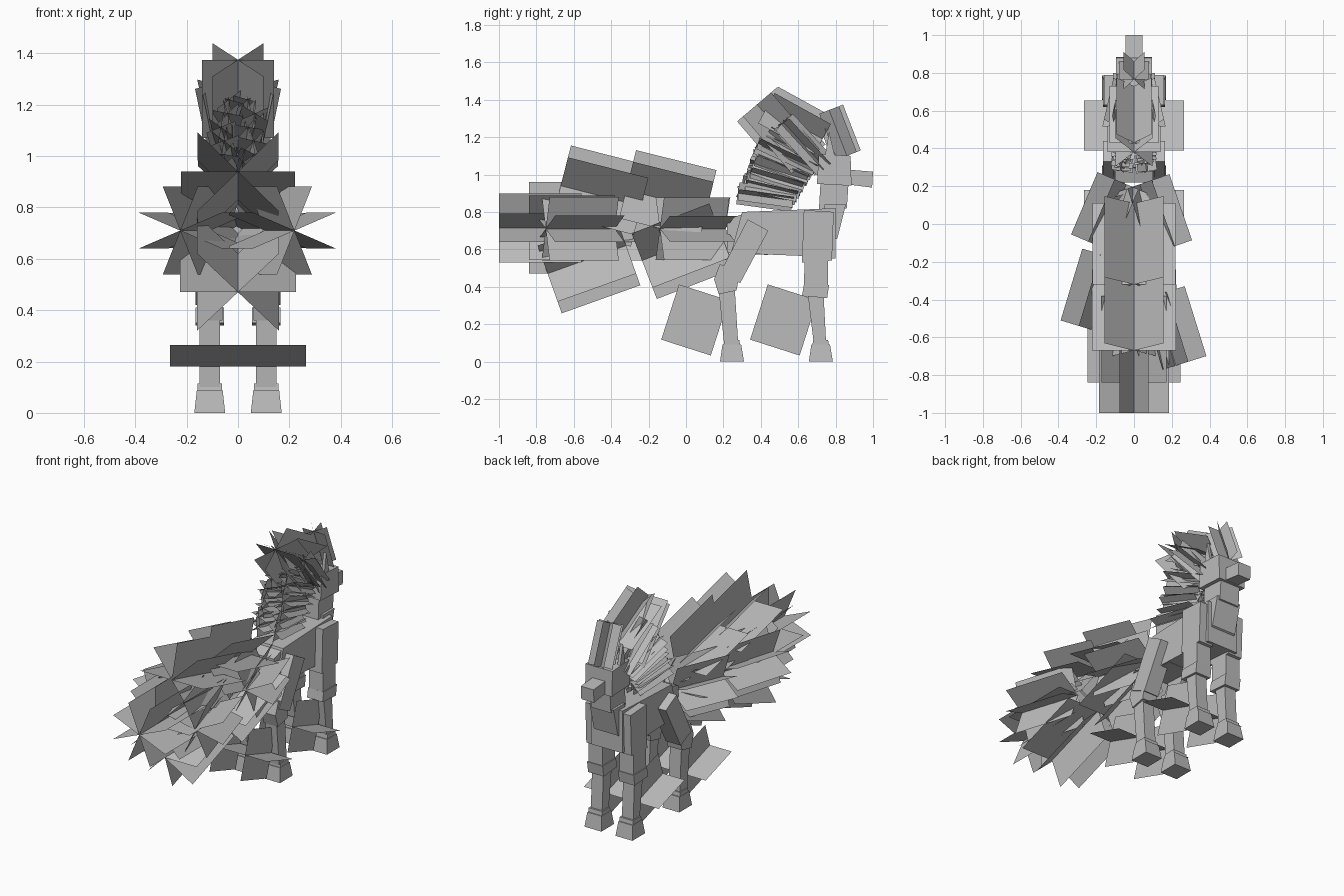
import bpy, bmesh, math, random
from mathutils import Vector

random.seed(4)
cube = bpy.data.objects.get("Cube")
if cube:
    bpy.data.objects.remove(cube, do_unlink=True)

grey = bpy.data.materials.new("plain grey")
grey.use_nodes = True
COLOUR = (0.5, 0.5, 0.5, 1)
grey.diffuse_color = COLOUR
grey.node_tree.nodes["Principled BSDF"].inputs["Base Color"].default_value = COLOUR


def finish(name, bm):
    mesh = bpy.data.meshes.new(name)
    bm.to_mesh(mesh)
    bm.free()
    mesh.materials.append(grey)
    obj = bpy.data.objects.new(name, mesh)
    bpy.context.collection.objects.link(obj)
    return obj


def block(name, profile, x0, x1, taper=0.0):
    """Side profile (y, z) extruded from x0 to x1; taper narrows the top."""
    bm = bmesh.new()
    mid_z = sum(p[1] for p in profile) / len(profile)
    rings = []
    for x, inward in ((x0, taper), (x1, -taper)):
        rings.append([bm.verts.new((x + (inward if z > mid_z else 0), y, z))
                      for y, z in profile])
    a, b = rings
    bm.faces.new(a)
    bm.faces.new(b[::-1])
    n = len(profile)
    for i in range(n):
        bm.faces.new((a[i], b[i], b[(i + 1) % n], a[(i + 1) % n]))
    bmesh.ops.recalc_face_normals(bm, faces=bm.faces)
    return finish(name, bm)


def pair(name, profile, x0, x1, taper=0.0):
    block("left_" + name, profile, x0, x1, taper)
    block("right_" + name, profile, -x1, -x0, taper)


def tuft(name, start, end, half, roll=0, count=4):
    """Flat sheets crossing along one axis, like a star seen end on."""
    start, end = Vector(start), Vector(end)
    axis = (end - start).normalized()
    side = axis.cross(Vector((0, 0, 1))).normalized()
    up = side.cross(axis)
    bm = bmesh.new()
    for i in range(count):
        a = math.radians(roll) + math.pi * i / count
        arm = (side * math.cos(a) + up * math.sin(a)) * half
        bm.faces.new([bm.verts.new(p) for p in
                      (start - arm, start + arm, end + arm, end - arm)])
    return finish(name, bm)


# Torso, chest, neck and head
block("torso", [(.24, .58), (.30, .80), (.80, .82), (.80, .55), (.62, .565)], -.11, .11)
block("rump", [(.22, .58), (.22, .76), (.34, .80), (.44, .57)], -.10, .10)
block("chest", [(.74, .62), (.74, .84), (.855, .84), (.81, .66)], -.085, .085)
block("neck", [(.71, .80), (.72, .97), (.87, .97), (.86, .82)], -.07, .07)
block("head", [(.70, .95), (.71, 1.11), (.88, 1.10), (.885, .94)], -.095, .095)
block("muzzle", [(.88, .945), (.88, 1.025), (1.0, 1.015), (.995, .93)], -.045, .045)
pair("ear", [(.74, 1.08), (.765, 1.23), (.80, 1.08)], .07, .09)

# Front legs
pair("shoulder", [(.62, .53), (.63, .81), (.79, .80), (.78, .54)], .06, .16)
pair("front_upper_leg", [(.63, .40), (.635, .56), (.76, .56), (.76, .40)], .06, .16)
pair("front_knee", [(.62, .35), (.63, .41), (.765, .41), (.755, .34)], .055, .165)
pair("front_shin", [(.685, .08), (.65, .37), (.735, .37), (.75, .08)], .07, .15)

# Rear legs
pair("thigh", [(.18, .47), (.33, .76), (.44, .70), (.29, .42)], .06, .165)
pair("hock", [(.15, .44), (.18, .52), (.29, .49), (.27, .38), (.175, .36)], .06, .16)
pair("rear_shin", [(.205, .08), (.175, .38), (.26, .40), (.28, .08)], .07, .15)

# Hooves, pasterns and the feathered sheets behind each leg
for label, y in (("front", .72), ("rear", .245)):
    pair(label + "_hoof", [(y - .063, 0), (y - .05, .09), (y + .05, .09), (y + .065, 0)],
         .05, .17, .01)
    pair(label + "_pastern", [(y - .045, .08), (y - .04, .115), (y + .04, .115), (y + .045, .08)],
         .062, .158)
    for s, hand in ((1, "left"), (-1, "right")):
        tuft(f"{hand}_{label}_fetlock_feather", (s * .11, y - .065, .18),
             (s * .11, y - .33, .265), .155, 0, 2)

# Tail: fans rising and falling along the middle
tuft("tail_top_inner", (0, .11, .81), (0, -.32, .917), .22)
tuft("tail_top_outer", (0, -.24, .83), (0, -.67, .94), .222)
tuft("tail_bottom_inner", (0, .18, .70), (0, -.235, .54), .22)
tuft("tail_bottom_outer", (0, -.32, .62), (0, -.74, .47), .225)
tuft("tail_core", (0, -.38, .715), (0, -.84, .715), .245)
tuft("tail_tip", (0, -.56, .715), (0, -1.0, .715), .2, 22.5)

# Tail: fans spreading to the sides
tuft("tail_left_inner", (.03, .21, .71), (.15, -.14, .71), .18, 22.5)
tuft("tail_left_outer", (.105, -.38, .71), (.22, -.75, .71), .185, 22.5)
tuft("tail_right_inner", (-.04, .21, .71), (-.18, -.12, .71), .18, 22.5)
tuft("tail_right_outer", (-.11, -.18, .71), (-.225, -.56, .71), .185, 22.5)

# Mane on the crown, forehead and poll
tuft("crown_tuft", (0, .64, 1.07), (0, .38, 1.375), .14)
tuft("poll_tuft", (0, .73, 1.19), (0, .43, 1.355), .13)
tuft("forelock", (0, .86, 1.10), (0, .765, 1.345), .08, 0)
for s, hand in ((1, "left"), (-1, "right")):
    tuft(hand + "_cheek_mane", (s * .05, .74, 1.04), (s * .10, .52, 1.28), .07, 22.5)

# Mane: small tufts stepping down the back of the neck
for i in range(7):
    t = i / 6
    root = Vector((0, .71 - .14 * t, 1.06 - .20 * t))
    for s, hand in ((1, "left"), (-1, "right")):
        sweep = Vector((s * random.uniform(.03, .07), -.27 - random.uniform(0, .04),
                        .16 - .12 * t))
        tuft(f"{hand}_neck_mane_{i + 1}", root + Vector((s * .03, 0, 0)),
             root + sweep, .06, random.uniform(0, 45), 3)
